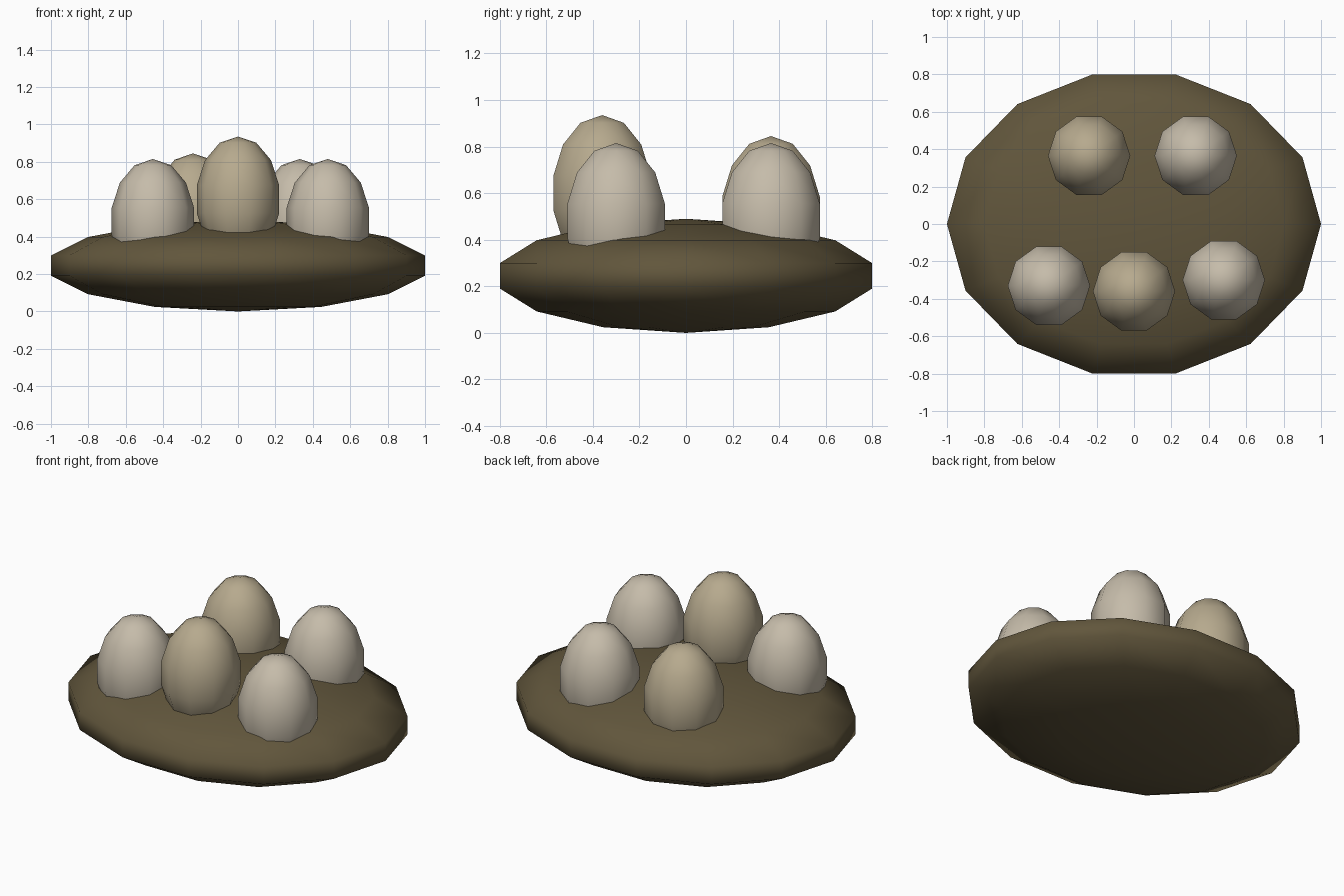
import bpy, bmesh
from math import sin, cos, pi

if "Cube" in bpy.data.objects:
    bpy.data.objects.remove(bpy.data.objects["Cube"])


def material(name, color):
    m = bpy.data.materials.new(name)
    m.diffuse_color = (*color, 1)
    m.use_nodes = True
    m.node_tree.nodes["Principled BSDF"].inputs["Base Color"].default_value = m.diffuse_color
    return m


def ellipsoid(name, center, radii, segments, rings, mat):
    """Low-poly smooth ellipsoid with a vertex column on the +x side."""
    bm = bmesh.new()
    top = bm.verts.new((0, 0, radii[2]))
    bottom = bm.verts.new((0, 0, -radii[2]))
    loops = []
    for r in range(1, rings):
        t = pi * r / rings
        loops.append([bm.verts.new((radii[0] * sin(t) * cos(2 * pi * s / segments),
                                    radii[1] * sin(t) * sin(2 * pi * s / segments),
                                    radii[2] * cos(t))) for s in range(segments)])
    for s in range(segments):
        n = (s + 1) % segments
        bm.faces.new((top, loops[0][s], loops[0][n]))
        bm.faces.new((bottom, loops[-1][n], loops[-1][s]))
        for a, b in zip(loops, loops[1:]):
            bm.faces.new((a[s], b[s], b[n], a[n]))
    for f in bm.faces:
        f.smooth = True
    mesh = bpy.data.meshes.new(name)
    bm.to_mesh(mesh)
    bm.free()
    mesh.materials.append(mat)
    ob = bpy.data.objects.new(name, mesh)
    ob.location = center
    bpy.context.collection.objects.link(ob)
    return ob


earth = material("earth", (0.12, 0.093, 0.045))
pale = material("pale_shell", (0.56, 0.50, 0.40))
tan = material("tan_shell", (0.47, 0.40, 0.27))

# Flattened nest mound
ellipsoid("nest_mound", (0, 0, 0.245), (1.0257, 0.841, 0.245), 14, 7, earth)

# Eggs half sunk into the mound
eggs = [
    ("egg_front", (0.0, -0.36, 0.60), tan),
    ("egg_front_left", (-0.455, -0.33, 0.48), pale),
    ("egg_front_right", (0.48, -0.30, 0.48), pale),
    ("egg_back_left", (-0.24, 0.365, 0.51), tan),
    ("egg_back_right", (0.33, 0.365, 0.48), pale),
]
for name, center, mat in eggs:
    ellipsoid(name, center, (0.2257, 0.2257, 0.335), 10, 7, mat)
